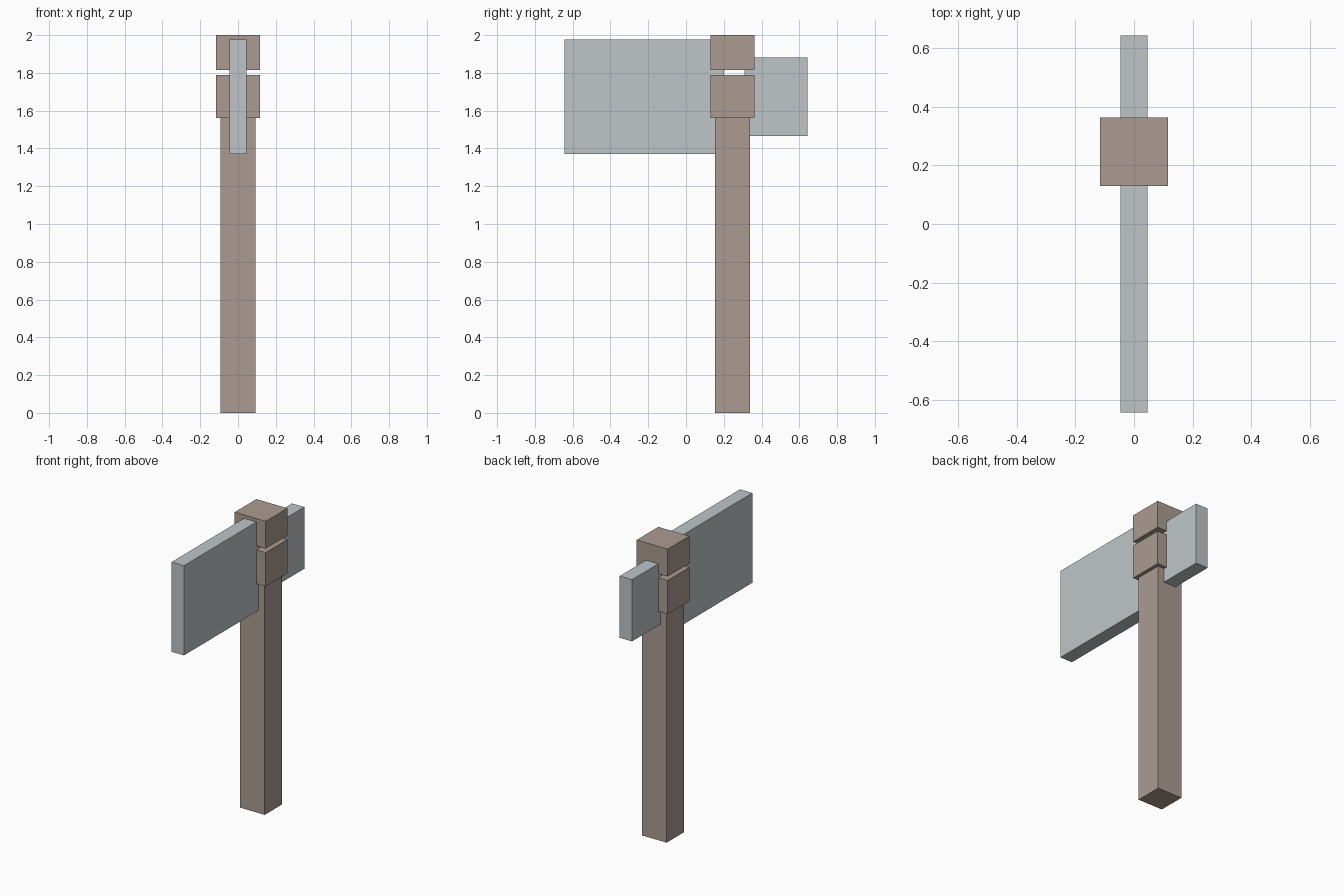
import bpy

if "Cube" in bpy.data.objects:
    bpy.data.objects.remove(bpy.data.objects["Cube"])


def material(name, rgb):
    m = bpy.data.materials.new(name)
    m.diffuse_color = (*rgb, 1)
    m.use_nodes = True
    m.node_tree.nodes["Principled BSDF"].inputs["Base Color"].default_value = m.diffuse_color
    return m


wood = material("wood", (0.41, 0.33, 0.29))
steel = material("steel", (0.52, 0.56, 0.58))


def box(name, half_x, y, z, mat):
    """Box centred on x = 0, spanning the given y and z ranges."""
    bpy.ops.mesh.primitive_cube_add(
        size=1, location=(0, (y[0] + y[1]) / 2, (z[0] + z[1]) / 2))
    ob = bpy.context.object
    ob.name = name
    ob.scale = (2 * half_x, y[1] - y[0], z[1] - z[0])
    bpy.ops.object.transform_apply(location=False, rotation=False, scale=True)
    ob.data.materials.append(mat)
    return ob


# Shaft and the two binding blocks share one axis
AXIS_Y = 0.246


def post(name, half, z):
    box(name, half, (AXIS_Y - half, AXIS_Y + half), z, wood)


post("handle", 0.0925, (0.0, 1.56))
post("lower_binding", 0.116, (1.56, 1.788))
post("upper_binding", 0.116, (1.815, 2.0))

# Head: large blade in front, smaller counterweight behind
box("blade", 0.046, (-0.643, 0.20), (1.37, 1.977), steel)
box("back_plate", 0.046, (0.31, 0.643), (1.465, 1.882), steel)
